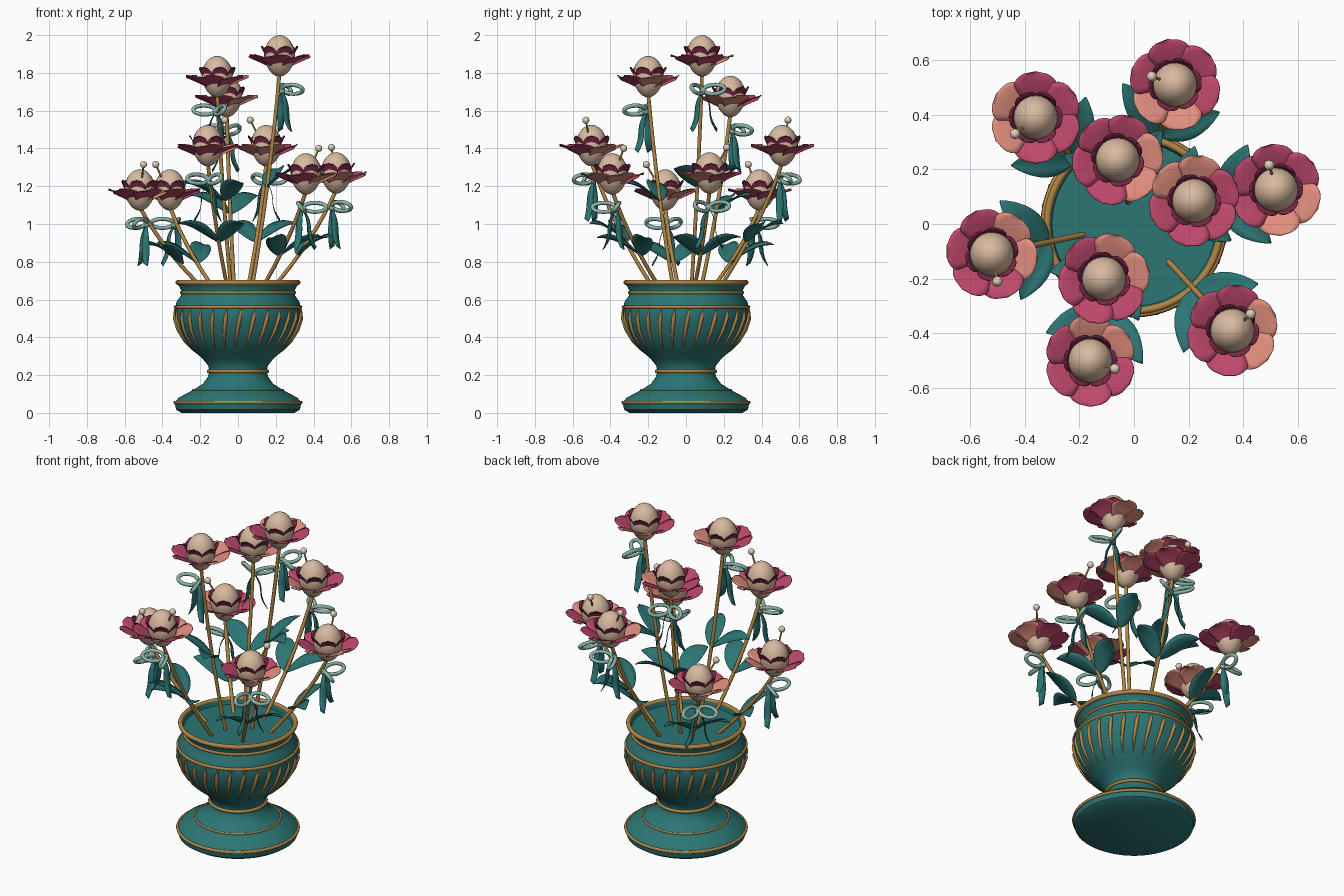
import bpy, bmesh, math
from math import sin, cos, pi, radians, sqrt
from mathutils import Vector

cube = bpy.data.objects.get("Cube")
if cube:
    bpy.data.objects.remove(cube)

Z = Vector((0, 0, 1))
made = []


def material(name, color):
    m = bpy.data.materials.new(name)
    m.use_nodes = True
    m.diffuse_color = (*color, 1)
    m.node_tree.nodes["Principled BSDF"].inputs["Base Color"].default_value = (*color, 1)
    return m


teal = material("teal", (0.025, 0.18, 0.175))
gold = material("antique gold", (0.43, 0.235, 0.06))
pink = material("rose pink", (0.52, 0.065, 0.15))
salmon = material("salmon", (0.76, 0.27, 0.21))
wine = material("wine", (0.20, 0.022, 0.065))
cream = material("warm cream", (0.69, 0.49, 0.35))
mint = material("mint", (0.25, 0.46, 0.39))
pearl = material("pearl", (0.72, 0.62, 0.48))


def add_mesh(name, bm, mats, thickness=0):
    me = bpy.data.meshes.new(name)
    bm.to_mesh(me)
    bm.free()
    for m in mats:
        me.materials.append(m)
    ob = bpy.data.objects.new(name, me)
    bpy.context.collection.objects.link(ob)
    if thickness:
        mod = ob.modifiers.new("Thickness", 'SOLIDIFY')
        mod.thickness = thickness
        mod.offset = 0
    made.append(ob)


def lathe(name, profile, mat, steps=64):
    bm = bmesh.new()
    vs = [bm.verts.new((r, 0, z)) for r, z in profile]
    es = [bm.edges.new(p) for p in zip(vs, vs[1:])]
    bmesh.ops.spin(bm, geom=vs + es, axis=Z, cent=(0, 0, 0), angle=2 * pi, steps=steps)
    bmesh.ops.remove_doubles(bm, verts=bm.verts, dist=0.0005)
    bmesh.ops.recalc_face_normals(bm, faces=bm.faces)
    add_mesh(name, bm, [mat])


def ball(name, loc, size, mat, seg=24, taper=0):
    bm = bmesh.new()
    bmesh.ops.create_uvsphere(bm, u_segments=seg, v_segments=seg // 2, radius=1)
    for v in bm.verts:
        k = 1 + taper * min(v.co.z, 0)
        v.co = Vector((v.co.x * size[0] * k, v.co.y * size[1] * k, v.co.z * size[2])) + loc
    add_mesh(name, bm, [mat])


def tubes(name, paths, radius, mat, closed=False, taper=None):
    """One curve object holding a round tube along each path."""
    cu = bpy.data.curves.new(name, 'CURVE')
    cu.dimensions = '3D'
    cu.bevel_depth = radius
    cu.bevel_resolution = 2
    cu.use_fill_caps = True
    for path in paths:
        sp = cu.splines.new('POLY')
        sp.points.add(len(path) - 1)
        sp.use_cyclic_u = closed
        for i, co in enumerate(path):
            sp.points[i].co = (co.x, co.y, co.z, 1)
            sp.points[i].radius = taper[i] if taper else 1
    cu.materials.append(mat)
    bpy.context.collection.objects.link(bpy.data.objects.new(name, cu))


def blade(bm, point, n=10, m=6, index=0):
    """Grid strip: point(t, v) with t along 0..1 and v across -1..1."""
    rows = [[bm.verts.new(point(i / n, 2 * j / m - 1)) for j in range(m + 1)]
            for i in range(n + 1)]
    for a, b in zip(rows, rows[1:]):
        for j in range(m):
            f = bm.faces.new((a[j], b[j], b[j + 1], a[j + 1]))
            f.material_index = index


def flat_dir(a):
    return Vector((cos(a), sin(a), 0))


# Pot
body = [(0, 0), (0.30, 0), (0.328, 0.018), (0.335, 0.055), (0.315, 0.08), (0.24, 0.12),
        (0.185, 0.155), (0.16, 0.19), (0.152, 0.22), (0.158, 0.25), (0.19, 0.29),
        (0.24, 0.33), (0.283, 0.38), (0.315, 0.44), (0.333, 0.5), (0.335, 0.55),
        (0.325, 0.59), (0.302, 0.62), (0.298, 0.645), (0.315, 0.675), (0.325, 0.69),
        (0.305, 0.69), (0.30, 0.665), (0, 0.665)]
lathe("pot", body, teal)

# Gold rings around the pot
rings = [("foot_ring", 0.333, 0.055, 0.009), ("base_ring", 0.237, 0.122, 0.006),
         ("stem_ring", 0.155, 0.22, 0.010), ("shoulder_ring", 0.332, 0.56, 0.009),
         ("neck_ring", 0.300, 0.637, 0.008), ("lip_ring", 0.318, 0.69, 0.013)]
for name, R, z, r in rings:
    lathe(name, [(R + r * cos(k * pi / 5), z + r * sin(k * pi / 5)) for k in range(11)], gold)

# Slanted gold flutes on the bowl
bowl = [p for p in body if 0.32 < p[1] < 0.56]
flutes = []
for k in range(28):
    a = 2 * pi * k / 28
    flutes.append([flat_dir(a + 0.5 * (z - 0.45)) * (r + 0.001) + Z * z for r, z in bowl])
tubes("bowl_flutes", flutes, 0.011, gold, taper=[0.1, 0.5, 0.9, 1, 0.3])


def petal_ring(name, centre, start, inner):
    bm = bmesh.new()
    for k in range(6):
        angle = start + k * pi / 3

        def inner_point(t, v):
            # hugs the bud, with only the arched rim standing clear of it
            w = 0.05 * sqrt(max(0, 1 - t ** 3))
            r = 0.057 + 0.034 * t + 0.008 * v * v
            return centre + flat_dir(angle + w * v / 0.085) * r + Z * (0.088 * t - 0.037)

        def outer_point(t, v):
            d = flat_dir(angle)
            x = max(0, (t - 0.52) / 0.48)
            w = 0.079 * sqrt(max(0, 1 - x * x)) * (0.55 + 0.45 * min(1, t / 0.52))
            z = -0.045 + 0.062 * t - 0.015 * t ** 3 + 0.006 * v
            return centre + d * (0.055 + 0.113 * t) + Z.cross(d) * (w * v) + Z * z

        blade(bm, inner_point if inner else outer_point, 14, 6, int(not inner and k < 2))
    add_mesh(name, bm, [wine] if inner else [pink, salmon], 0.003)


# Flower centre, direction of its salmon petals, bead offset (None for tall ones)
flowers = [((0.15, 0.51, 1.415), 250, (-0.085, 0.03)),
           ((-0.36, 0.39, 1.18), 180, (-0.075, -0.06)),
           ((-0.06, 0.235, 1.675), -20, None),
           ((0.22, 0.085, 1.89), 110, None),
           ((0.52, 0.125, 1.27), -55, (-0.025, 0.09)),
           ((-0.52, -0.11, 1.18), 20, (0.02, -0.10)),
           ((-0.11, -0.20, 1.78), 40, None),
           ((-0.16, -0.50, 1.415), 60, (0.09, -0.03)),
           ((0.36, -0.39, 1.265), -10, (0.067, 0.06))]

for i, (co, turn, bead) in enumerate(flowers, 1):
    c = Vector(co)
    flat = Vector((c.x, c.y, 0))
    heading = math.atan2(c.y, c.x)

    # Bud and petals
    ball(f"bud_{i}", c, (0.082, 0.082, 0.11), cream, taper=0.12)
    petal_ring(f"outer_petals_{i}", c, radians(turn - 30), False)
    petal_ring(f"inner_petals_{i}", c, radians(turn), True)

    # Stem, bowed slightly outwards
    foot = flat * 0.32 + Z * 0.64
    top = c - Z * 0.09

    def stem(t):
        return foot.lerp(top, t) + flat * (0.22 * t * (1 - t))

    tubes(f"stem_{i}", [[stem(k / 8) for k in range(9)]], 0.0105, gold)

    # Bead on a thin stalk
    if bead:
        offset = Vector((*bead, 0))
        tip = c + offset + Z * 0.135
        tubes(f"bead_stalk_{i}", [[c + offset * 0.45 + Z * 0.04, tip]], 0.005, gold)
        ball(f"bead_{i}", tip, (0.019,) * 3, pearl, 12)

    # Pair of leaves, set higher on the taller stems
    bm = bmesh.new()
    root = stem(0.1 + 0.2 * c.z)
    for sgn in (-1, 1):
        d = flat_dir(heading + sgn * radians(52))
        s = Z.cross(d)

        def leaf(t, v):
            w = 0.054 * sin(pi * t ** 0.85) ** 0.8 if 0 < t < 1 else 0.002
            rise = 0.10 * sin(t * pi * 0.55) + 0.25 * w * v * v
            return root + d * (0.235 * t) + s * (w * v) + Z * (rise - sgn * 0.3 * w * v)

        blade(bm, leaf, 12, 4)
    add_mesh(f"leaves_{i}", bm, [teal], 0.003)

    # Bow: knot, two loops and two hanging tails
    knot = stem((c.z - 0.185 - foot.z) / (top.z - foot.z)) + flat.normalized() * 0.022
    ball(f"bow_knot_{i}", knot, (0.017,) * 3, mint, 12)
    loops = []
    bm = bmesh.new()
    for sgn in (-1, 1):
        d = flat_dir(heading + sgn * radians(48))
        up = (Z * 0.8 + Z.cross(d) * sgn * 0.6) * 0.03
        mid = knot + d * 0.064 + Z * 0.008
        loops.append([mid + d * (0.06 * cos(a)) + up * sin(a)
                      for a in (2 * pi * k / 20 for k in range(20))])
        fall = flat_dir(heading + sgn * radians(75))
        s = Z.cross(fall)

        def tail(t, v):
            w = 0.006 + 0.014 * sin(pi * min(1, t * 0.85))
            sway = 0.075 * t + 0.010 * sin(t * 2 * pi)
            return knot + fall * sway + s * (w * v) - Z * (0.21 * t + 0.008 * v * t)

        blade(bm, tail, 10, 2)
    tubes(f"bow_loops_{i}", loops, 0.011, mint, closed=True)
    add_mesh(f"bow_tails_{i}", bm, [teal], 0.003)

# Smooth shading with crisp edges kept
bpy.ops.object.select_all(action='DESELECT')
for ob in made:
    ob.select_set(True)
bpy.context.view_layer.objects.active = made[0]
bpy.ops.object.shade_smooth_by_angle(angle=radians(40))
